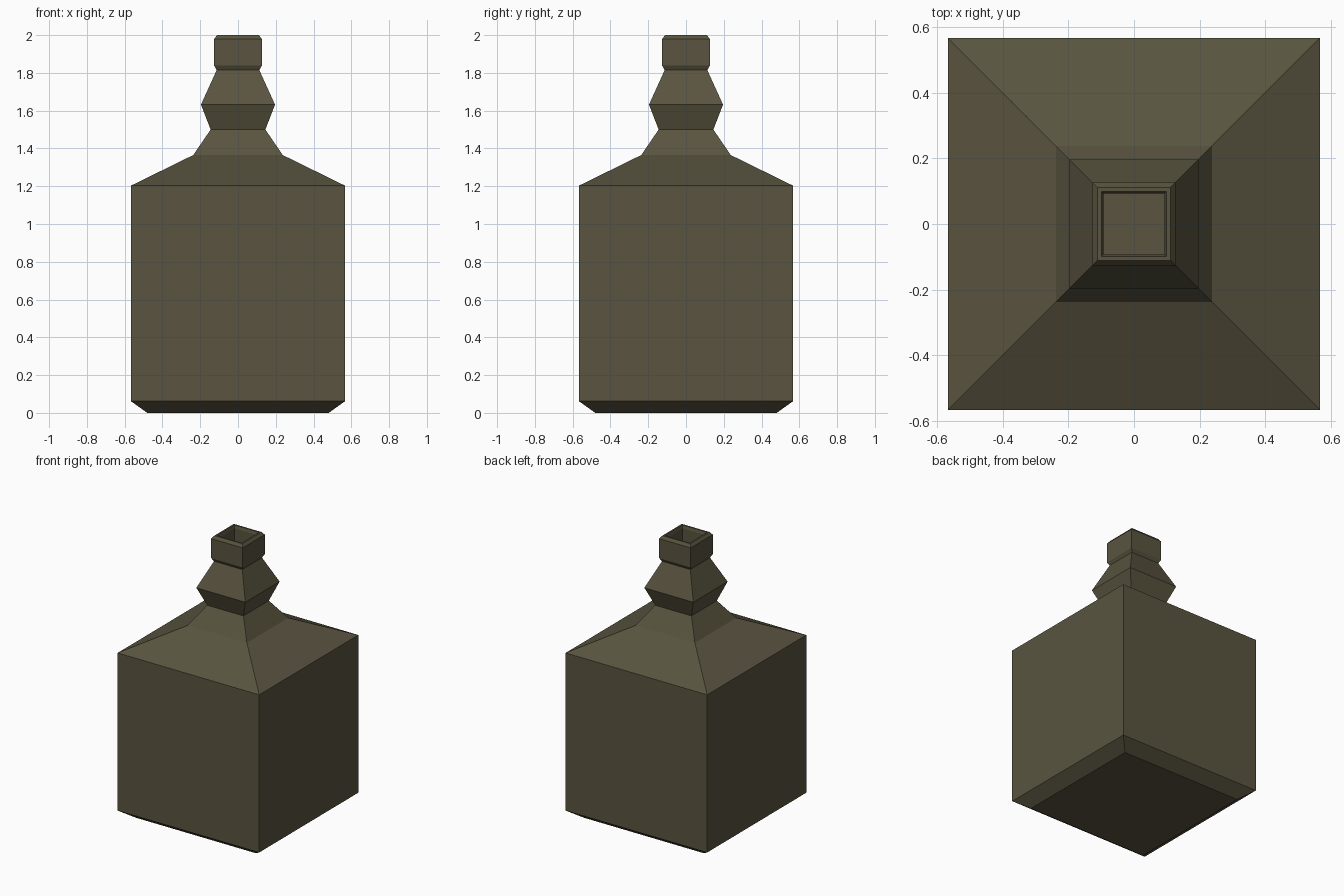
import bpy, bmesh

if "Cube" in bpy.data.objects:
    bpy.data.objects.remove(bpy.data.objects["Cube"])

# Half-width and height of each square ring, outside then down the inside
OUTER = [(0.48, 0), (0.567, 0.062), (0.567, 1.203), (0.237, 1.365), (0.145, 1.5),
         (0.196, 1.632), (0.113, 1.815), (0.126, 1.838), (0.126, 1.98), (0.111, 2.0)]
INNER = [(0.099, 2.0), (0.093, 1.98), (0.093, 1.82), (0.175, 1.63), (0.125, 1.5),
         (0.217, 1.35), (0.545, 1.19), (0.545, 0.07), (0.47, 0.02)]


def square_bottle(name, rings):
    bm = bmesh.new()
    loops = [[bm.verts.new((sx * r, sy * r, z))
              for sx, sy in ((-1, -1), (1, -1), (1, 1), (-1, 1))] for r, z in rings]
    for a, b in zip(loops, loops[1:]):
        for i in range(4):
            j = (i + 1) % 4
            bm.faces.new((a[i], a[j], b[j], b[i]))
    # Base underneath and floor inside
    bm.faces.new(loops[0][::-1])
    bm.faces.new(loops[-1])
    bmesh.ops.recalc_face_normals(bm, faces=bm.faces)
    mesh = bpy.data.meshes.new(name)
    bm.to_mesh(mesh)
    bm.free()
    obj = bpy.data.objects.new(name, mesh)
    bpy.context.collection.objects.link(obj)
    return obj


# Hollow square bottle
bottle = square_bottle("square_bottle", OUTER + INNER)
glass = bpy.data.materials.new("dark_olive_glass")
glass.diffuse_color = (0.10, 0.088, 0.05, 1)
glass.use_nodes = True
glass.node_tree.nodes["Principled BSDF"].inputs["Base Color"].default_value = glass.diffuse_color
bottle.data.materials.append(glass)
